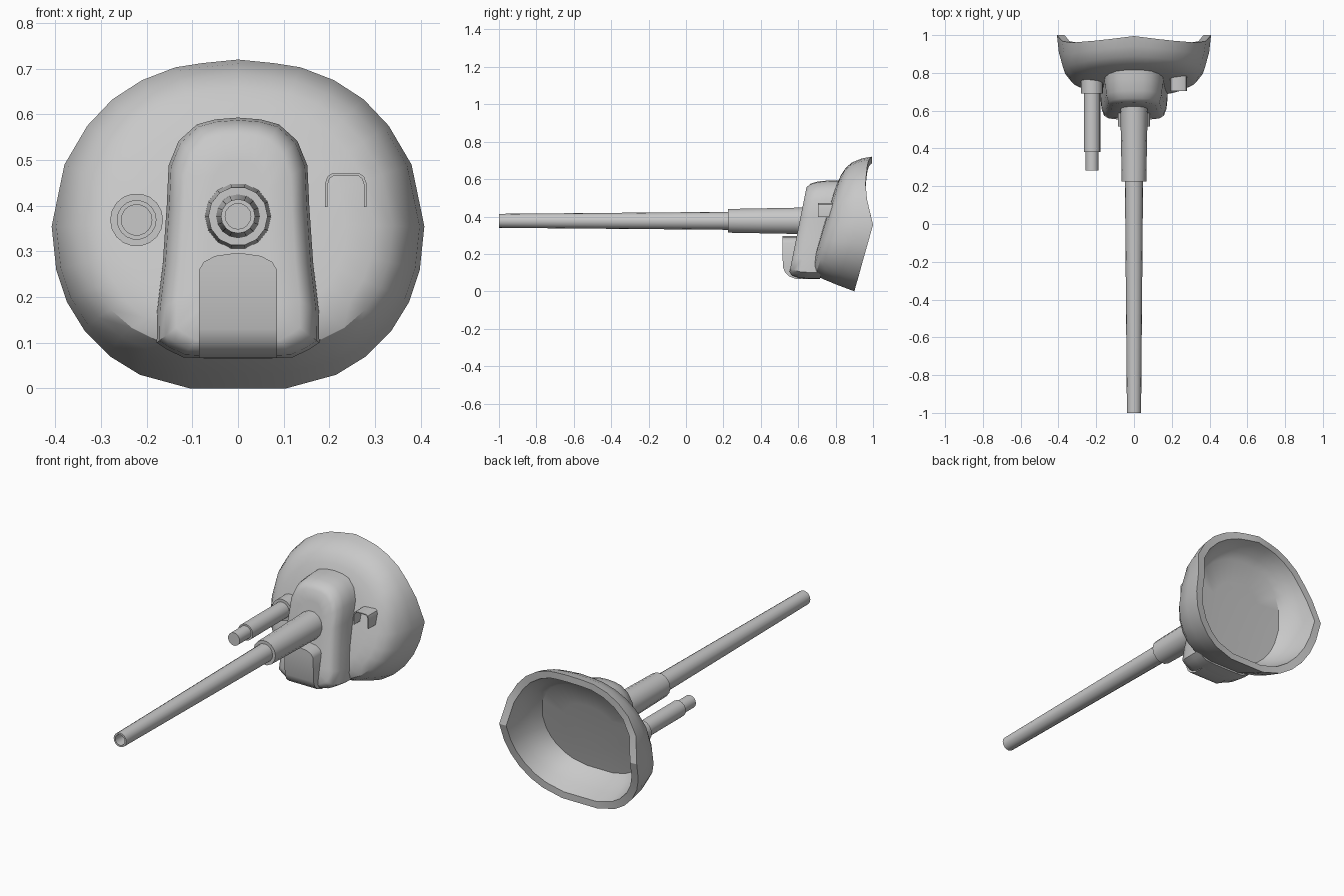
import bpy, math

if "Cube" in bpy.data.objects:
    bpy.data.objects.remove(bpy.data.objects["Cube"])

grey = bpy.data.materials.new("armour_grey")
grey.diffuse_color = (0.58, 0.58, 0.58, 1)
grey.use_nodes = True
grey.node_tree.nodes["Principled BSDF"].inputs["Base Color"].default_value = grey.diffuse_color


def make(name, verts, faces, angle=35):
    me = bpy.data.meshes.new(name)
    me.from_pydata(verts, [], faces)
    me.materials.append(grey)
    ob = bpy.data.objects.new(name, me)
    bpy.context.collection.objects.link(ob)
    bpy.context.view_layer.objects.active = ob
    ob.select_set(True)
    bpy.ops.object.mode_set(mode='EDIT')
    bpy.ops.mesh.select_all(action='SELECT')
    bpy.ops.mesh.normals_make_consistent(inside=False)
    bpy.ops.object.mode_set(mode='OBJECT')
    bpy.ops.object.shade_smooth_by_angle(angle=math.radians(angle))
    ob.select_set(False)
    return ob


def loft(name, rings, caps=True, angle=35):
    """Skin a list of equally long closed rings."""
    n = len(rings[0])
    verts = [v for r in rings for v in r]
    faces = [(k * n + i, k * n + (i + 1) % n, (k + 1) * n + (i + 1) % n, (k + 1) * n + i)
             for k in range(len(rings) - 1) for i in range(n)]
    if caps:
        faces += [tuple(range(n)), tuple(range(len(verts) - n, len(verts)))]
    return make(name, verts, faces, angle)


def tube(name, x, z, profile, sides):
    """Turned part along y from (radius, y) pairs."""
    return loft(name, [[(x + r * math.cos(a), y, z + r * math.sin(a))
                        for a in (2 * math.pi * i / sides for i in range(sides))]
                       for r, y in profile])


def mirrored(half):
    return half + [(-p[0],) + tuple(p[1:]) for p in reversed(half) if p[0] > 0]


# Dish shield: rim outline (x, z, rim depth), lofted towards a sloping front
rim = mirrored([(0, .72, .995), (.08, .712, .985), (.137, .703, .978), (.21, .675, .97),
                (.275, .633, .965), (.33, .575, .96), (.38, .49, .968), (.408, .355, 1.0),
                (.398, .26, .973), (.375, .19, .953), (.335, .125, .935), (.28, .07, .92),
                (.215, .03, .908), (.105, 0, .9)])
CZ = .36


def dish_ring(s, t, chamfer=0, inset=0):
    """Scaled rim moved by t towards the front; the bottom is chamfered."""
    ring = []
    for x, z, y in rim:
        sz = s - chamfer * max(0, (CZ - z) / CZ) ** 2
        zz = CZ + (z - CZ) * sz
        front = .69 + (zz - .2) * .3 + inset
        ring.append((x * s, y + (front - y) * t, zz))
    return ring


outer = [(1, 0), (.975, .35, .07), (.915, .68, .1), (.83, .85, .07), (.73, .93, .03),
         (.58, .98), (.3, 1)]
inner = [(.9, 0), (.87, .35, .04), (.8, .75, .06), (.71, .97, .04), (.4, 1)]
rings = [dish_ring(*p) for p in reversed(outer)]
rings += [dish_ring(*(p + (0,))[:3], inset=.06) for p in inner]
loft("dish_shield", rings, angle=30)

# Gun housing: rounded box with a sloping front
house = mirrored([(0, .593), (.05, .589), (.09, .578), (.13, .542), (.152, .488), (.156, .4),
                  (.165, .27), (.177, .17), (.178, .1), (.155, .085), (.12, .068), (.05, .065)])


def house_ring(s, back):
    ring = []
    for x, z in house:
        zz = .33 + (z - .33) * (1 - (1 - s) * .6)
        ring.append((x * s, .553 + (zz - .1) * .2 + back, zz))
    return ring


loft("gun_housing", [[(x, .725 + (z - .1) * .25, z) for x, z in house],
                     house_ring(1, .115), house_ring(.965, .055),
                     house_ring(.89, .017), house_ring(.76, 0), house_ring(.4, 0)], angle=50)

# Arched block under the gun, rounded at its lower front edge
rows = [(.067, .085, .585), (.08, .085, .552), (.1, .085, .53), (.13, .085, .518),
        (.26, .085, .515), (.277, .075, .515), (.29, .05, .515), (.295, .015, .515)]
loft("lower_block", [[(-w, f, z), (w, f, z), (w, .66, z), (-w, .66, z)]
                     for z, w, f in rows], angle=40)

# Main gun: sleeve and hollow tapered barrel
tube("barrel_sleeve", 0, .377, [(.075, .72), (.0725, .62), (.065, .225)], 14)
tube("gun_barrel", 0, .377, [(.049, .26), (.048, .225), (.0375, -1), (.028, -1), (.028, -.9)], 16)

# Secondary gun in three steps
tube("secondary_gun", -.222, .369, [(.058, .78), (.058, .69), (.0435, .69), (.0435, .38),
                                    (.0345, .38), (.0345, .282)], 18)

# Sight hood: thin inverted U
hood = [(.045, .397), (.045, .45), (.04, .464), (.03, .471)]
path = hood + [(-x, z) for x, z in reversed(hood)]
shell = [(x, z) for x, z in path] + [(x * .89, z - (.005 if z > .4 else 0))
                                     for x, z in reversed(path)]
n = len(shell)
verts = [(.236 + x, y, z) for y in (.705, .8) for x, z in shell]
faces = [(i, (i + 1) % n, n + (i + 1) % n, n + i) for i in range(n)]
faces += [(o + i, o + i + 1, o + n - 2 - i, o + n - 1 - i)
          for o in (0, n) for i in range(len(path) - 1)]
make("sight_hood", verts, faces)
